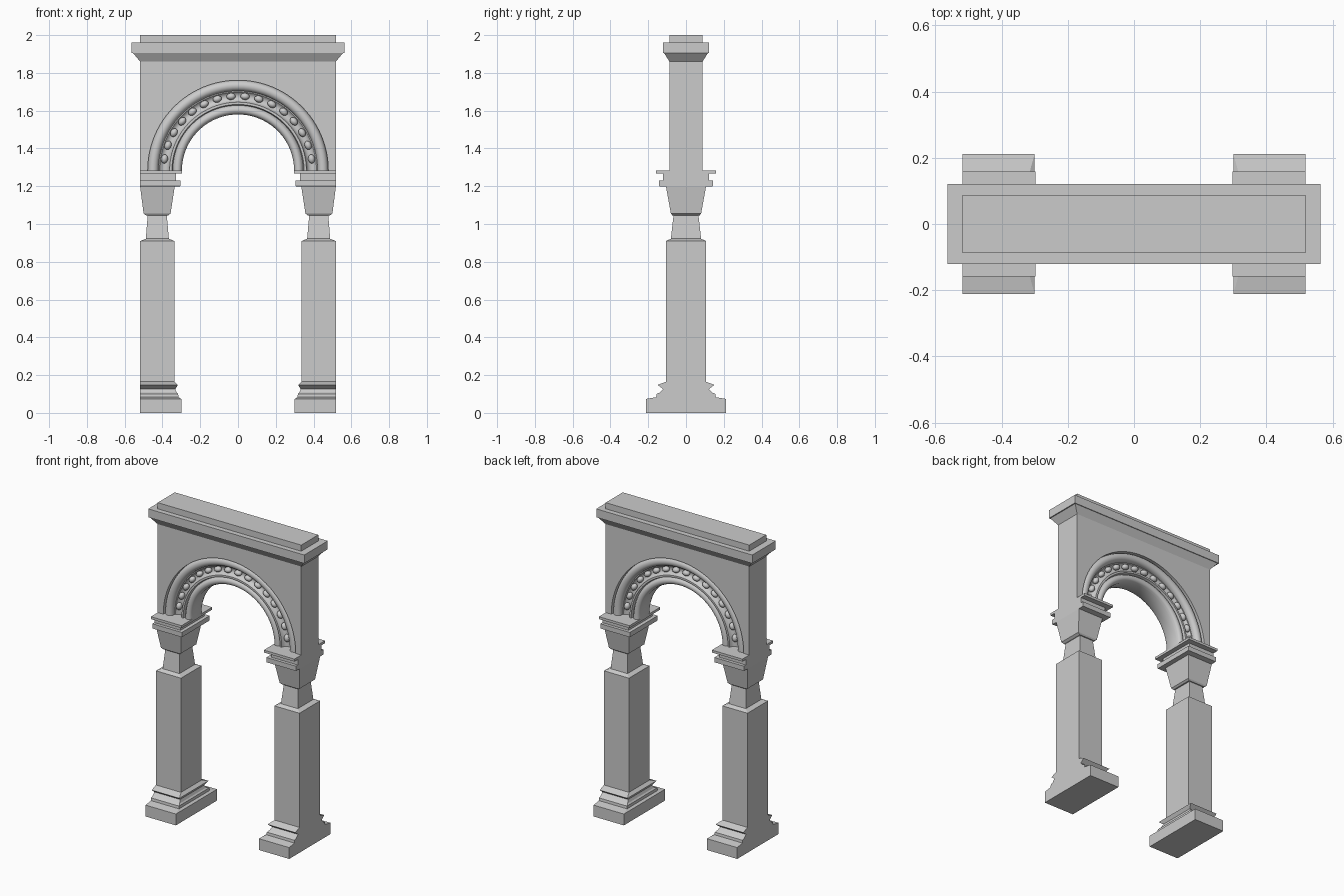
import bpy, bmesh
from math import sin, cos, pi, radians
from mathutils import Matrix

if "Cube" in bpy.data.objects:
    bpy.data.objects.remove(bpy.data.objects["Cube"])

CZ = 1.283          # arch springing height
R_OUT = 0.478       # outer radius of the archivolt
W, D = 0.518, 0.088  # wall half width, half depth


def finish(name, bm, smooth=None):
    bmesh.ops.recalc_face_normals(bm, faces=bm.faces)
    me = bpy.data.meshes.new(name)
    bm.to_mesh(me)
    bm.free()
    ob = bpy.data.objects.new(name, me)
    bpy.context.collection.objects.link(ob)
    if smooth:
        bpy.context.view_layer.objects.active = ob
        ob.select_set(True)
        bpy.ops.object.shade_smooth_by_angle(angle=radians(smooth))
        ob.select_set(False)
    return ob


def loft(name, levels):
    """Stack of rectangles: (z, x0, x1, half depth)."""
    bm = bmesh.new()
    rings = [[bm.verts.new(p) for p in ((a, -y, z), (b, -y, z), (b, y, z), (a, y, z))]
             for z, a, b, y in levels]
    for r, s in zip(rings, rings[1:]):
        for i in range(4):
            j = (i + 1) % 4
            bm.faces.new((r[i], r[j], s[j], s[i]))
    bm.faces.new(rings[0][::-1])
    bm.faces.new(rings[-1])
    return finish(name, bm)


# Piers: moulded base, shaft, neck, capital and abacus, flush on the outer side
pier = [(0, .30, W, .212), (.074, .30, W, .212), (.083, .315, W, .158),
        (.100, .317, W, .156), (.108, .325, W, .138), (.126, .332, W, .122),
        (.148, .318, W, .150), (.165, .337, W, .106), (.910, .337, W, .106),
        (.922, .366, .488, .080), (1.046, .377, .478, .066), (1.046, .369, .487, .073),
        (1.055, .357, .500, .080), (1.198, .335, W, .106), (1.200, .305, W, .143),
        (1.231, .305, W, .143), (1.231, .328, W, .123), (1.267, .328, W, .123),
        (1.267, .297, W, .158), (CZ, .297, W, .158)]
loft("pier_right", pier)
loft("pier_left", [(z, -b, -a, y) for z, a, b, y in pier])

# Wall with semicircular cut, closed by the archivolt
bm = bmesh.new()
N = 48
outline = [(-W, CZ), (-W, 1.862), (W, 1.862), (W, CZ)]
outline += [(R_OUT * cos(pi * i / N), CZ + R_OUT * sin(pi * i / N)) for i in range(N + 1)]
front = [bm.verts.new((x, -D, z)) for x, z in outline]
back = [bm.verts.new((x, D, z)) for x, z in outline]
bm.faces.new(front)
bm.faces.new(back[::-1])
for i in range(3):
    bm.faces.new((front[i], front[i + 1], back[i + 1], back[i]))
finish("wall", bm)

# Archivolt: roll, beaded hollow, fillet, roll and soffit, mirrored front to back
def roll(cr, cy, rad, a0, a1, n=7):
    return [(cr + rad * cos(radians(a0 + (a1 - a0) * i / n)),
             cy + rad * sin(radians(a0 + (a1 - a0) * i / n))) for i in range(n + 1)]

half = [(R_OUT, D), (R_OUT, .058)] + roll(.449, .058, .028, 10, 180)
half += [(.421, .050)] + roll(.391, .064, .028, 210, 330, 6)[::-1]
half += [(.362, .066), (.350, .066), (.345, .048)] + roll(.321, .044, .022, 20, 180)
half += [(.297, .040)]
profile = half + [(r, -y) for r, y in reversed(half)]
bm = bmesh.new()
rings = [[bm.verts.new((r * cos(pi * i / N), y, CZ + r * sin(pi * i / N))) for r, y in profile]
         for i in range(N + 1)]
for a, b in zip(rings, rings[1:]):
    for i in range(len(profile) - 1):
        bm.faces.new((a[i], a[i + 1], b[i + 1], b[i]))
finish("archivolt", bm, 35)

# Beads in the hollow, sixteen on each face
bm = bmesh.new()
for side in (-1, 1):
    for k in range(16):
        t = radians(90 + (k - 7.5) * 10.8)
        m = (Matrix.Translation((.394 * cos(t), side * .050, CZ + .394 * sin(t)))
             @ Matrix.Rotation(-t, 4, 'Y') @ Matrix.Diagonal((.018, .020, .024, 1)))
        bmesh.ops.create_uvsphere(bm, u_segments=12, v_segments=8, radius=1, matrix=m)
finish("beads", bm, 60)

# Cornice with sloped underside and a top block
loft("cornice", [(1.860, -W, W, D), (1.905, -.556, .556, .116), (1.905, -.563, .563, .121),
                 (1.960, -.563, .563, .121), (1.960, -W, W, D), (2.0, -W, W, D)])
